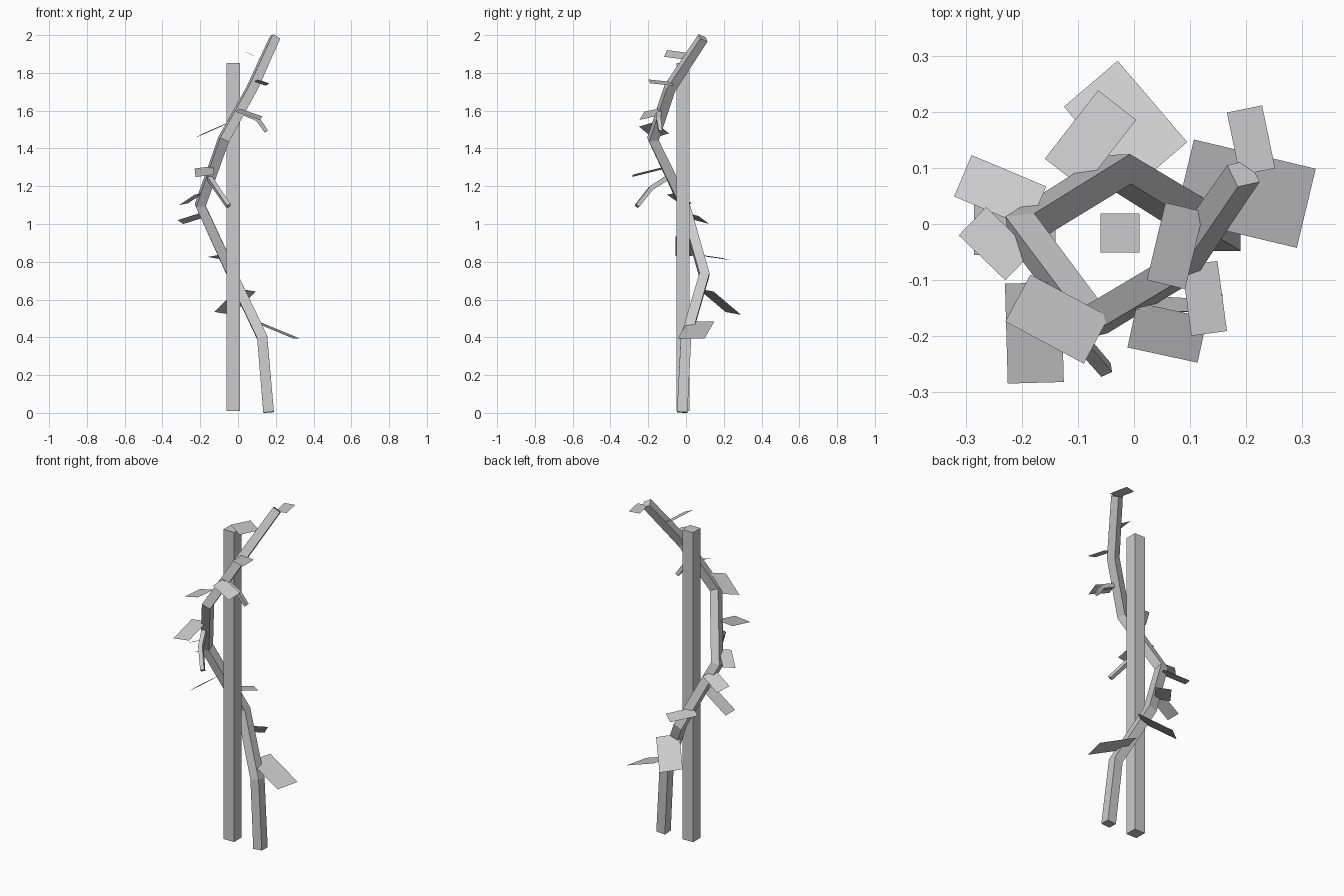
import bpy, bmesh
from math import cos, sin, pi
from mathutils import Vector


def make_object(name, bm):
    mesh = bpy.data.meshes.new(name)
    bm.to_mesh(mesh)
    bm.free()
    obj = bpy.data.objects.new(name, mesh)
    bpy.context.collection.objects.link(obj)
    return obj


def tube(name, points, widths):
    """Square-section tube following a bent path."""
    pts = [Vector(p) for p in points]
    dirs = [(b - a).normalized() for a, b in zip(pts, pts[1:])]
    bm = bmesh.new()
    rings = []
    tangent = dirs[0]
    side = Vector((1, 0, 0)) if abs(tangent.x) < 0.6 else Vector((0, 1, 0))
    for i, (p, w) in enumerate(zip(pts, widths)):
        t = (dirs[max(i - 1, 0)] + dirs[min(i, len(dirs) - 1)]).normalized()
        side = tangent.rotation_difference(t) @ side
        side = (side - t * side.dot(t)).normalized()
        tangent = t
        other = t.cross(side)
        r = w / 2 ** 0.5
        rings.append([bm.verts.new(p + r * (side * cos(a) + other * sin(a)))
                      for a in (pi / 4 + k * pi / 2 for k in range(4))])
    for a, b in zip(rings, rings[1:]):
        for k in range(4):
            n = (k + 1) % 4
            bm.faces.new((a[k], a[n], b[n], b[k]))
    bm.faces.new(rings[0][::-1])
    bm.faces.new(rings[-1])
    return make_object(name, bm)


def leaf(name, base, tip, width, rise):
    """Flat rectangular leaf; rise is the sideways tilt across its width."""
    base, tip = Vector(base), Vector(tip)
    d = tip - base
    side = Vector((-d.y, d.x, 0)).normalized() * width / 2
    side.z = rise / 2
    bm = bmesh.new()
    bm.faces.new([bm.verts.new(v) for v in
                  (base - side, tip - side, tip + side, base + side)])
    return make_object(name, bm)


# Support pole
tube("pole", [(-0.025, -0.016, 0.01), (-0.025, -0.016, 1.853)], [0.07, 0.07])

# Climbing vine stem
tube("vine_stem",
     [(0.162, -0.02, 0.003), (0.128, 0.0, 0.40), (-0.03, 0.097, 0.73),
      (-0.2, -0.008, 1.10), (-0.075, -0.175, 1.45), (0.075, -0.085, 1.72),
      (0.195, 0.09, 1.985)],
     [0.056, 0.055, 0.053, 0.052, 0.052, 0.05, 0.046])

# Side twigs
tube("upper_twig", [(0.0, -0.14, 1.60), (0.105, -0.145, 1.555), (0.15, -0.135, 1.49)],
     [0.026, 0.024, 0.02])
tube("lower_twig", [(-0.155, -0.09, 1.25), (-0.115, -0.185, 1.19), (-0.05, -0.26, 1.095)],
     [0.026, 0.024, 0.022])

# Leaves: base middle, tip middle, width, tilt
leaves = [
    ((0.09, 0.08, 0.485), (0.307, 0.028, 0.395), 0.145, 0),
    ((0.047, 0.105, 0.65), (-0.077, 0.25, 0.527), 0.126, 0.015),
    ((-0.125, 0.09, 0.832), (-0.03, 0.212, 0.815), 0.086, -0.012),
    ((-0.14, -0.01, 0.935), (-0.285, -0.01, 0.83), 0.09, 0),
    ((-0.172, 0.03, 1.052), (-0.305, 0.086, 1.01), 0.08, 0.02),
    ((-0.205, -0.075, 1.16), (-0.288, 0.005, 1.105), 0.07, -0.01),
    ((-0.18, -0.105, 1.30), (-0.175, -0.283, 1.255), 0.10, 0.012),
    ((-0.067, -0.207, 1.528), (-0.207, -0.132, 1.467), 0.095, -0.025),
    ((-0.003, -0.18, 1.603), (0.122, -0.207, 1.56), 0.082, 0.018),
    ((0.117, -0.07, 1.742), (0.134, -0.195, 1.755), 0.064, -0.02),
    ((0.09, 0.03, 1.885), (0.057, -0.108, 1.903), 0.07, -0.035),
    ((0.22, 0.093, 1.975), (0.197, 0.205, 1.975), 0.064, 0),
]
for i, spec in enumerate(leaves, 1):
    leaf(f"leaf_{i}", *spec)
